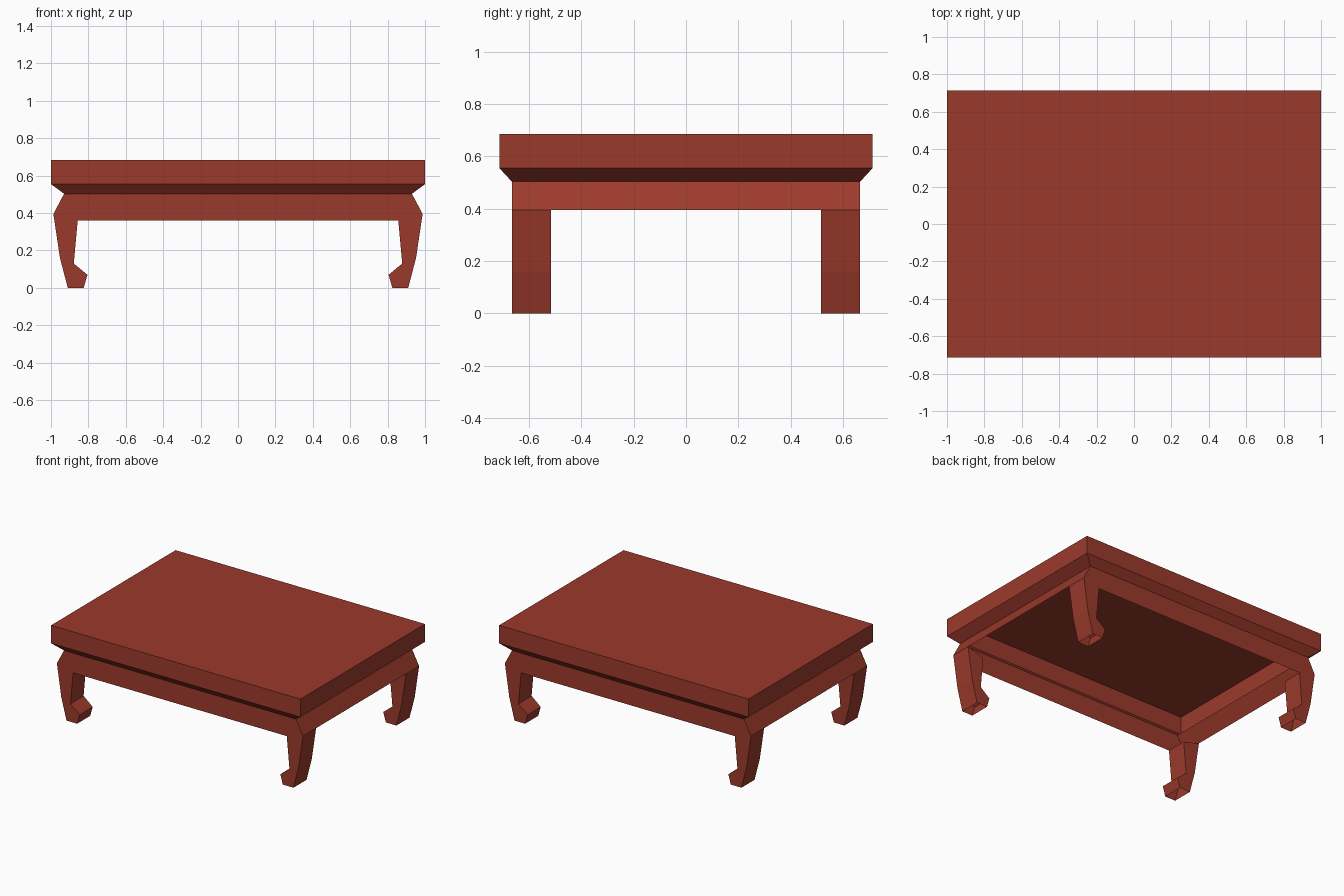
import bpy, bmesh

if "Cube" in bpy.data.objects:
    bpy.data.objects.remove(bpy.data.objects["Cube"])

wood = bpy.data.materials.new("red_brown_wood")
wood.diffuse_color = (0.33, 0.042, 0.025, 1)
wood.use_nodes = True
wood.node_tree.nodes["Principled BSDF"].inputs["Base Color"].default_value = wood.diffuse_color

HY, LY = 0.665, 0.515   # outer and inner y of the legs


def finish(bm, name):
    bmesh.ops.recalc_face_normals(bm, faces=bm.faces[:])
    mesh = bpy.data.meshes.new(name)
    bm.to_mesh(mesh)
    bm.free()
    mesh.materials.append(wood)
    ob = bpy.data.objects.new(name, mesh)
    bpy.context.collection.objects.link(ob)
    return ob


def sheet(name, points):
    """One flat face."""
    bm = bmesh.new()
    bm.faces.new([bm.verts.new(p) for p in points])
    return finish(bm, name)


def open_shell(name, rings):
    """Stack of centred rectangles (half x, half y, z), closed on top only."""
    bm = bmesh.new()
    loops = [[bm.verts.new((sx * x, sy * y, z))
              for sx, sy in ((-1, -1), (1, -1), (1, 1), (-1, 1))]
             for x, y, z in rings]
    for a, b in zip(loops, loops[1:]):
        for i in range(4):
            j = (i + 1) % 4
            bm.faces.new((a[i], a[j], b[j], b[i]))
    bm.faces.new(loops[0])
    return finish(bm, name)


def hollow_leg(name, profile, y0, y1):
    """x-z outline swept in y, open at the floor and at the top."""
    bm = bmesh.new()
    a, b = [[bm.verts.new((x, y, z)) for x, z in profile] for y in (y0, y1)]
    bm.faces.new(a)
    bm.faces.new(b)
    n = len(profile)
    for i in range(n - 1):                      # last edge is the leg top
        if profile[i][1] > 0 or profile[i + 1][1] > 0:
            bm.faces.new((a[i], a[i + 1], b[i + 1], b[i]))
    return finish(bm, name)


# table top and tapered waist, open underneath
open_shell("table_top", [
    (1.0, 0.713, 0.685), (1.0, 0.713, 0.555), (0.93, HY, 0.503)])

# curved leg outline with an inward-turned foot, top edge last
leg = [(0.987, 0.395), (0.952, 0.16), (0.91, 0), (0.825, 0),
       (0.805, 0.07), (0.878, 0.13), (0.857, 0.36)]
# front/back apron outline
apron = [(-0.857, 0.36), (0.857, 0.36), (0.987, 0.395),
         (0.93, 0.503), (-0.93, 0.503), (-0.987, 0.395)]

for sy, end in ((-1, "front"), (1, "back")):
    sheet(end + "_apron", [(x * -sy, sy * HY, z) for x, z in apron])
    for sx, side in ((-1, "left"), (1, "right")):
        hollow_leg(f"{end}_{side}_leg", [(sx * x, z) for x, z in leg],
                   sy * HY, sy * LY)

# slanted side aprons
for sx, side in ((-1, "left"), (1, "right")):
    sheet(side + "_apron", [
        (sx * 0.987, -HY * sx, 0.395), (sx * 0.987, HY * sx, 0.395),
        (sx * 0.93, HY * sx, 0.503), (sx * 0.93, -HY * sx, 0.503)])
